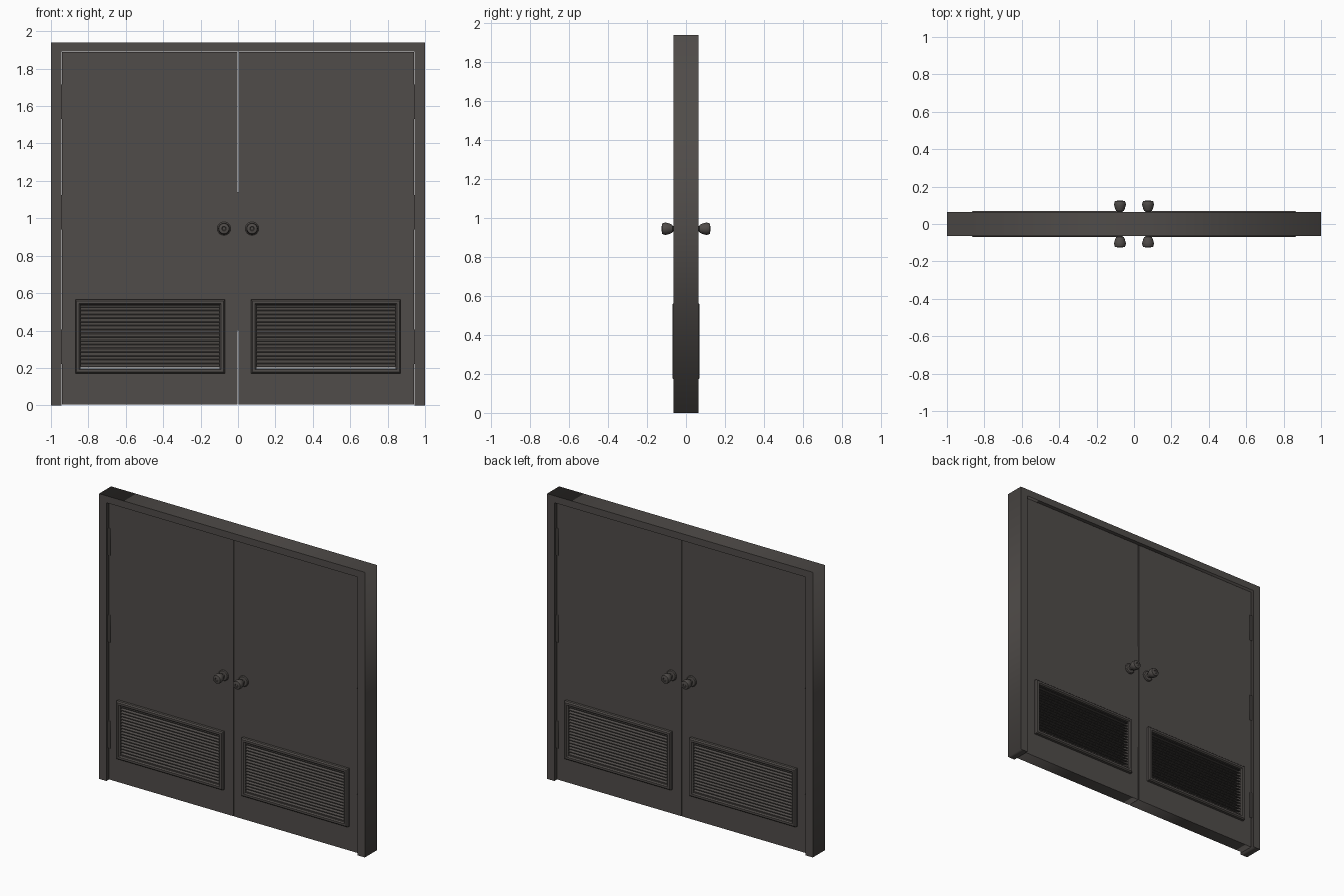
import bpy, bmesh, math
from mathutils import Matrix

cube = bpy.data.objects.get("Cube")
if cube:
    bpy.data.objects.remove(cube, do_unlink=True)

# One dark paint for the whole doorway
paint = bpy.data.materials.new("dark brown grey paint")
COLOUR = (0.08, 0.072, 0.067, 1)
paint.diffuse_color = COLOUR
paint.use_nodes = True
paint.node_tree.nodes["Principled BSDF"].inputs["Base Color"].default_value = COLOUR

FACE = 0.045          # half thickness of a door
VENT = (0.07, 0.17, 0.87, 0.565)
OPEN = (0.098, 0.197, 0.843, 0.54)


def rect(x0, z0, x1, z1):
    return [(x0, z0), (x1, z0), (x1, z1), (x0, z1)]


def add(name, mesh):
    ob = bpy.data.objects.new(name, mesh)
    bpy.context.collection.objects.link(ob)
    mesh.materials.clear()
    mesh.materials.append(paint)
    return ob


def upright_plate(name, outlines, half, y=0.0):
    """Flat outline in x and z, with optional holes, given thickness along y."""
    curve = bpy.data.curves.new(name, "CURVE")
    curve.dimensions, curve.fill_mode, curve.extrude = "2D", "BOTH", half
    for pts in outlines:
        sp = curve.splines.new("POLY")
        sp.points.add(len(pts) - 1)
        for p, (x, z) in zip(sp.points, pts):
            p.co = (x, z, 0, 1)
        sp.use_cyclic_u = True
    tmp = bpy.data.objects.new("helper", curve)
    bpy.context.collection.objects.link(tmp)
    mesh = bpy.data.meshes.new_from_object(tmp.evaluated_get(bpy.context.evaluated_depsgraph_get()))
    bpy.data.objects.remove(tmp, do_unlink=True)
    bpy.data.curves.remove(curve)
    mesh.transform(Matrix.Translation((0, y, 0)) @ Matrix.Rotation(math.pi / 2, 4, "X"))
    bm = bmesh.new()
    bm.from_mesh(mesh)
    bmesh.ops.remove_doubles(bm, verts=bm.verts, dist=1e-5)
    bmesh.ops.recalc_face_normals(bm, faces=bm.faces)
    bm.to_mesh(mesh)
    bm.free()
    return add(name, mesh)


def vent_frame(name, sx, sy):
    """Picture-frame moulding: a cross-section of rings swept round the opening."""
    bm = bmesh.new()
    rings = []
    for inset, depth in ((0, FACE - 0.002), (0, 0.062), (0.007, 0.07),
                         (0.021, 0.07), (0.028, 0.062), (0.028, 0.02)):
        x0, z0, x1, z1 = VENT
        corners = rect(x0 + inset, z0 + inset, x1 - inset, z1 - inset)
        rings.append([bm.verts.new((sx * x, sy * depth, z)) for x, z in corners])
    for a, b in zip(rings, rings[1:]):
        for i in range(4):
            j = (i + 1) % 4
            bm.faces.new((a[i], a[j], b[j], b[i]))
    if sx * sy > 0:
        bmesh.ops.reverse_faces(bm, faces=bm.faces)
    mesh = bpy.data.meshes.new(name)
    bm.to_mesh(mesh)
    bm.free()
    return add(name, mesh)


def louvres(name, sx, count=17):
    """Chevron slats, high in the middle and sloping down to both faces."""
    bm = bmesh.new()
    x0, z0, x1, z1 = OPEN
    pitch = (z1 - z0) / count
    section = [(-0.058, 0), (0, 0.03), (0.058, 0), (0.058, 0.006), (0, 0.036), (-0.058, 0.006)]
    for k in range(count):
        base = z0 + pitch * k + 0.004
        ends = [[bm.verts.new((sx * x, y, min(base + z, z1 + 0.01))) for y, z in section]
                for x in (x0 - 0.004, x1 + 0.004)]
        bm.faces.new(ends[0])
        bm.faces.new(ends[1][::-1])
        for i in range(6):
            j = (i + 1) % 6
            bm.faces.new((ends[0][j], ends[0][i], ends[1][i], ends[1][j]))
    bmesh.ops.recalc_face_normals(bm, faces=bm.faces)
    mesh = bpy.data.meshes.new(name)
    bm.to_mesh(mesh)
    bm.free()
    return add(name, mesh)


def knob(name, sx, sy, sides=24):
    """Turned rosette, neck and tulip-shaped grip with a dished end."""
    profile = [(0.036, -0.002), (0.036, 0.004), (0.031, 0.009), (0.014, 0.011), (0.013, 0.022),
               (0.02, 0.025), (0.026, 0.037), (0.031, 0.055), (0.031, 0.064), (0.027, 0.077),
               (0.012, 0.08), (0.009, 0.077)]
    bm = bmesh.new()
    rings = []
    for r, d in profile:
        rings.append([bm.verts.new((r * math.cos(a), r * math.sin(a), d))
                      for a in (math.tau * i / sides for i in range(sides))])
    for a, b in zip(rings, rings[1:]):
        for i in range(sides):
            j = (i + 1) % sides
            bm.faces.new((a[i], a[j], b[j], b[i]))
    bm.faces.new(rings[-1])
    mesh = bpy.data.meshes.new(name)
    bm.to_mesh(mesh)
    bm.free()
    turn = Matrix.Rotation(-sy * math.pi / 2, 4, "X")
    mesh.transform(Matrix.Translation((sx * 0.075, sy * FACE, 0.945)) @ turn)
    ob = add(name, mesh)
    bpy.ops.object.select_all(action="DESELECT")
    ob.select_set(True)
    bpy.context.view_layer.objects.active = ob
    bpy.ops.object.shade_smooth_by_angle(angle=math.radians(35))


# Surround: two jambs and a header in one piece
upright_plate("door_frame", [[(-1, 0), (-0.945, 0), (-0.945, 1.893), (0.945, 1.893),
                              (0.945, 0), (1, 0), (1, 1.94), (-1, 1.94)]], 0.065)

for side, sx in (("left", 1), ("right", -1)):
    # Door leaf with its vent opening
    leaf = [(sx * x, z) for x, z in rect(0.003, 0.005, 0.94, 1.888)]
    hole = [(sx * x, z) for x, z in rect(*OPEN)]
    upright_plate(side + "_door", [leaf, hole], FACE)
    louvres(side + "_louvres", sx)
    # Hinge leaves in the gap beside the jamb
    for place, z in (("lower", 0.22), ("middle", 0.94), ("upper", 1.53)):
        plate = [(sx * x, h) for x, h in rect(0.929, z, 0.946, z + 0.185)]
        upright_plate(side + "_" + place + "_hinge", [plate], FACE + 0.003)
    for face, sy in (("front", -1), ("back", 1)):
        vent_frame(side + "_" + face + "_vent_frame", sx, sy)
        knob(side + "_" + face + "_knob", sx, sy)

# Latch strip closing the gap between the leaves
upright_plate("latch_strip", [rect(-0.004, 0.4, 0.004, 1.14)], FACE - 0.005)
